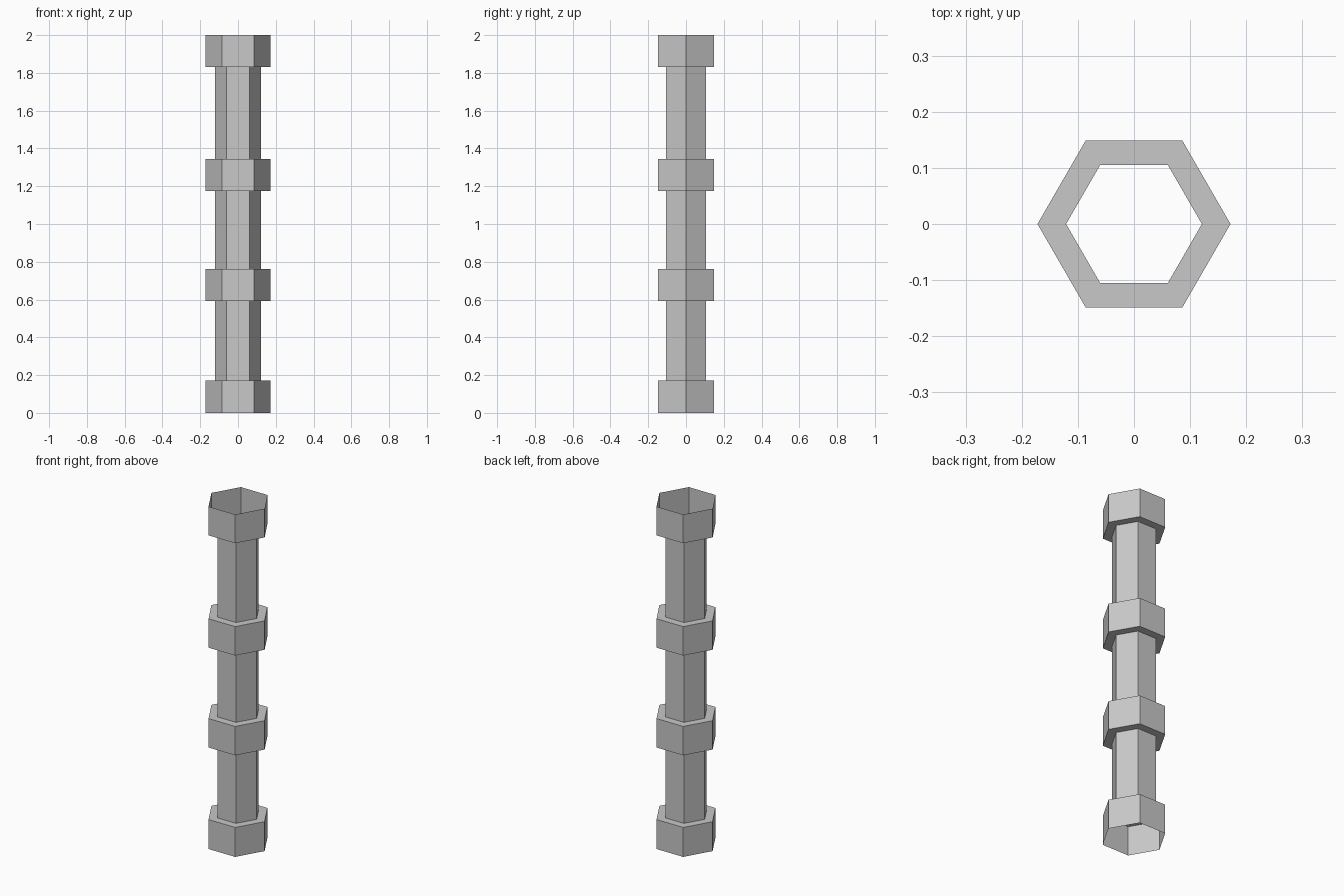
import bpy
import bmesh
from math import cos, sin, tau

cube = bpy.data.objects.get("Cube")
if cube:
    bpy.data.objects.remove(cube, do_unlink=True)

SIDES = 6
COLLAR_RADIUS = 0.172
PIPE_RADIUS = 0.121
# bottom and top height of each collar
COLLARS = [(0, 0.172), (0.593, 0.762), (1.176, 1.345), (1.832, 2)]

# one plain grey for the whole pipe
grey = bpy.data.materials.new("light grey")
grey.use_nodes = True
colour = (0.58, 0.58, 0.58, 1)
grey.diffuse_color = colour
grey.node_tree.nodes["Principled BSDF"].inputs["Base Color"].default_value = colour

# stepped outline, wide at the collars and narrow between them
profile = []
for low, high in COLLARS:
    profile += [(PIPE_RADIUS, low), (COLLAR_RADIUS, low),
                (COLLAR_RADIUS, high), (PIPE_RADIUS, high)]
profile = profile[1:-1]  # both ends stay open

# sweep the outline into an open thin-walled hexagonal pipe
bm = bmesh.new()
rings = [[bm.verts.new((r * cos(tau * i / SIDES), r * sin(tau * i / SIDES), z))
          for i in range(SIDES)] for r, z in profile]
for lower, upper in zip(rings, rings[1:]):
    for i in range(SIDES):
        j = (i + 1) % SIDES
        bm.faces.new((lower[i], lower[j], upper[j], upper[i]))

mesh = bpy.data.meshes.new("collared_pipe")
bm.to_mesh(mesh)
bm.free()
mesh.materials.append(grey)
pipe = bpy.data.objects.new("collared_pipe", mesh)
bpy.context.collection.objects.link(pipe)
